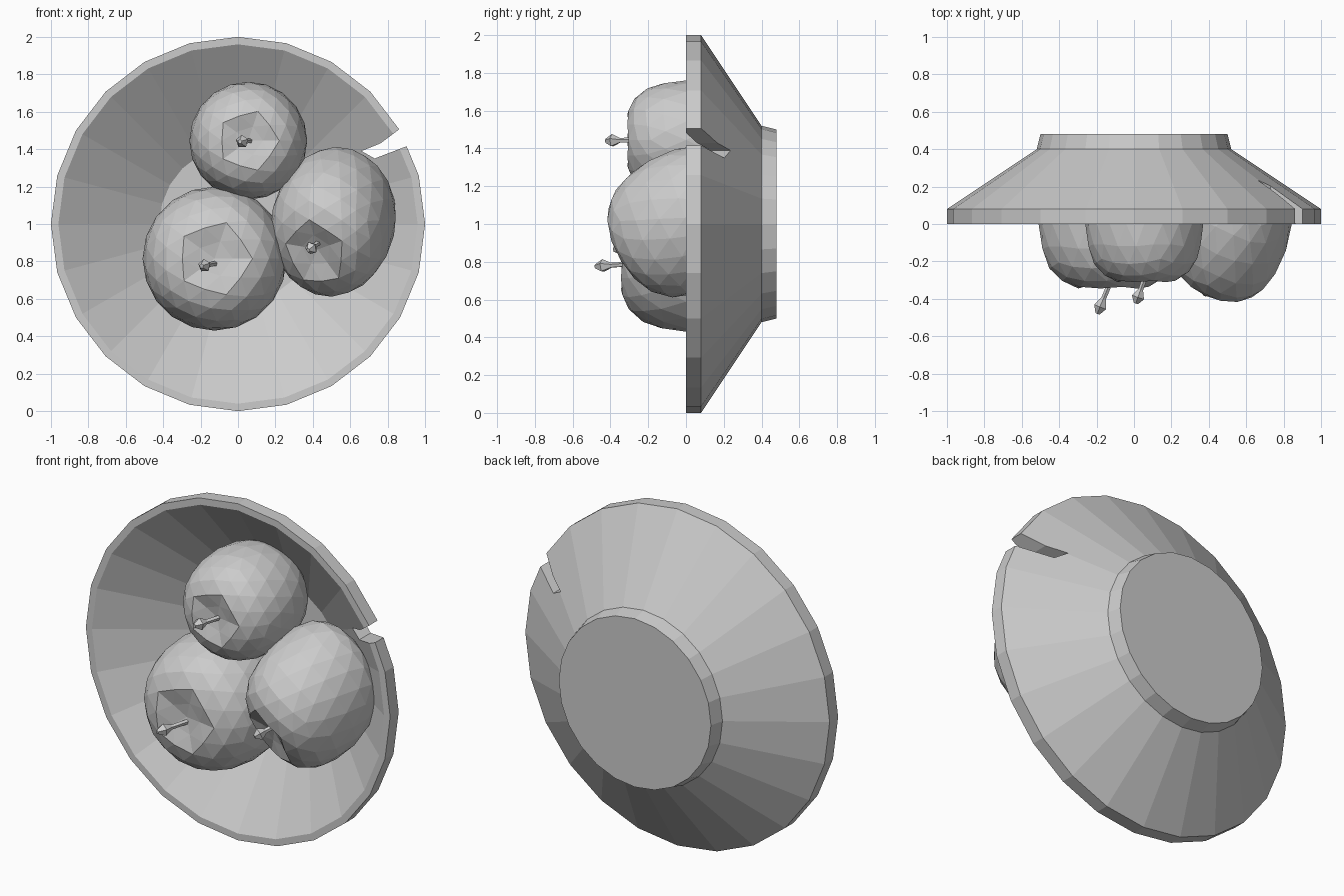
import bpy, bmesh, math
from mathutils import Vector

if "Cube" in bpy.data.objects:
    bpy.data.objects.remove(bpy.data.objects["Cube"])


def make_object(name, bm):
    bmesh.ops.recalc_face_normals(bm, faces=bm.faces)
    mesh = bpy.data.meshes.new(name)
    bm.to_mesh(mesh)
    bm.free()
    obj = bpy.data.objects.new(name, mesh)
    bpy.context.collection.objects.link(obj)
    return obj


def lathe(name, profile, sides, origin, axis):
    """Closed solid of (radius, height) rings around an axis, capped at both ends."""
    bm = bmesh.new()
    rot = Vector((0, 0, 1)).rotation_difference(Vector(axis).normalized())
    rings = []
    for r, h in profile:
        angles = [2 * math.pi * i / sides for i in range(sides)]
        rings.append([bm.verts.new(Vector(origin) + rot @ Vector(
            (r * math.cos(a), r * math.sin(a), h))) for a in angles])
    for a, b in zip(rings, rings[1:]):
        for i in range(sides):
            j = (i + 1) % sides
            bm.faces.new((a[i], a[j], b[j], b[i]))
    bm.faces.new(rings[0])
    bm.faces.new(rings[-1])
    return make_object(name, bm)


def apple(name, center, size, back, axis):
    """Faceted apple: full shoulders, dimpled crown along the axis."""
    bm = bmesh.new()
    bmesh.ops.create_icosphere(bm, subdivisions=3, radius=1)
    rot = Vector((0, 0, 1)).rotation_difference(Vector(axis).normalized())
    for v in bm.verts:
        h = v.co.z
        z = h * (1.35 - 0.35 * h * h)
        if h > 0.9:
            z -= 0.16 * (h - 0.9) / 0.1
        p = rot @ Vector((v.co.x, v.co.y, z))
        depth = size[1] if p.y < 0 else back
        v.co = Vector(center) + Vector((p.x * size[0], p.y * depth, p.z * size[2]))
    return make_object(name, bm)


def stem(name, base, tip):
    """Thin stalk that flares near its tip."""
    base, tip = Vector(base), Vector(tip)
    n = (tip - base).length
    lathe(name, [(0.014, 0), (0.014, n * 0.6), (0.036, n * 0.82), (0.012, n)],
          5, base, tip - base)


# Bowl standing on edge, opening towards the front
bowl = lathe("bowl", [(0.42, 0.36), (0.96, 0.0), (1.0, 0.0), (1.0, 0.08),
                      (0.52, 0.40), (0.50, 0.48)], 24, (0, 0, 1), (0, 1, 0))

# Chip broken out of the rim
bm = bmesh.new()
outline = [(1.1, 1.62), (0.86, 1.505), (0.76, 1.43), (0.66, 1.39),
           (0.73, 1.35), (0.90, 1.415), (1.1, 1.46)]
front = [bm.verts.new((x, -0.1, z)) for x, z in outline]
rear = [bm.verts.new((x, 0.4, z)) for x, z in outline]
bm.faces.new(front)
bm.faces.new(rear)
for i in range(len(outline)):
    j = (i + 1) % len(outline)
    bm.faces.new((front[i], front[j], rear[j], rear[i]))
chip = make_object("chip_cutter", bm)
chip.hide_render = True
cut = bowl.modifiers.new("chip", 'BOOLEAN')
cut.operation = 'DIFFERENCE'
cut.solver = 'EXACT'
cut.object = chip
bpy.context.view_layer.objects.active = bowl
bpy.ops.object.modifier_apply(modifier=cut.name)
bpy.data.objects.remove(chip)

# Three apples
apple("apple_top", (0.055, 0, 1.445), (0.315, 0.325, 0.315), 0.30, (0, -1, 0))
apple("apple_left", (-0.125, 0, 0.815), (0.385, 0.36, 0.385), 0.34, (0, -1, 0))
apple("apple_right", (0.51, 0, 1.012), (0.325, 0.385, 0.378), 0.27, (-0.3, -0.8, -0.45))

# Stems
stem("stem_top", (0.075, -0.24, 1.445), (0.01, -0.425, 1.44))
stem("stem_left", (-0.11, -0.27, 0.79), (-0.195, -0.48, 0.775))
stem("stem_right", (0.46, -0.25, 0.92), (0.375, -0.38, 0.86))
